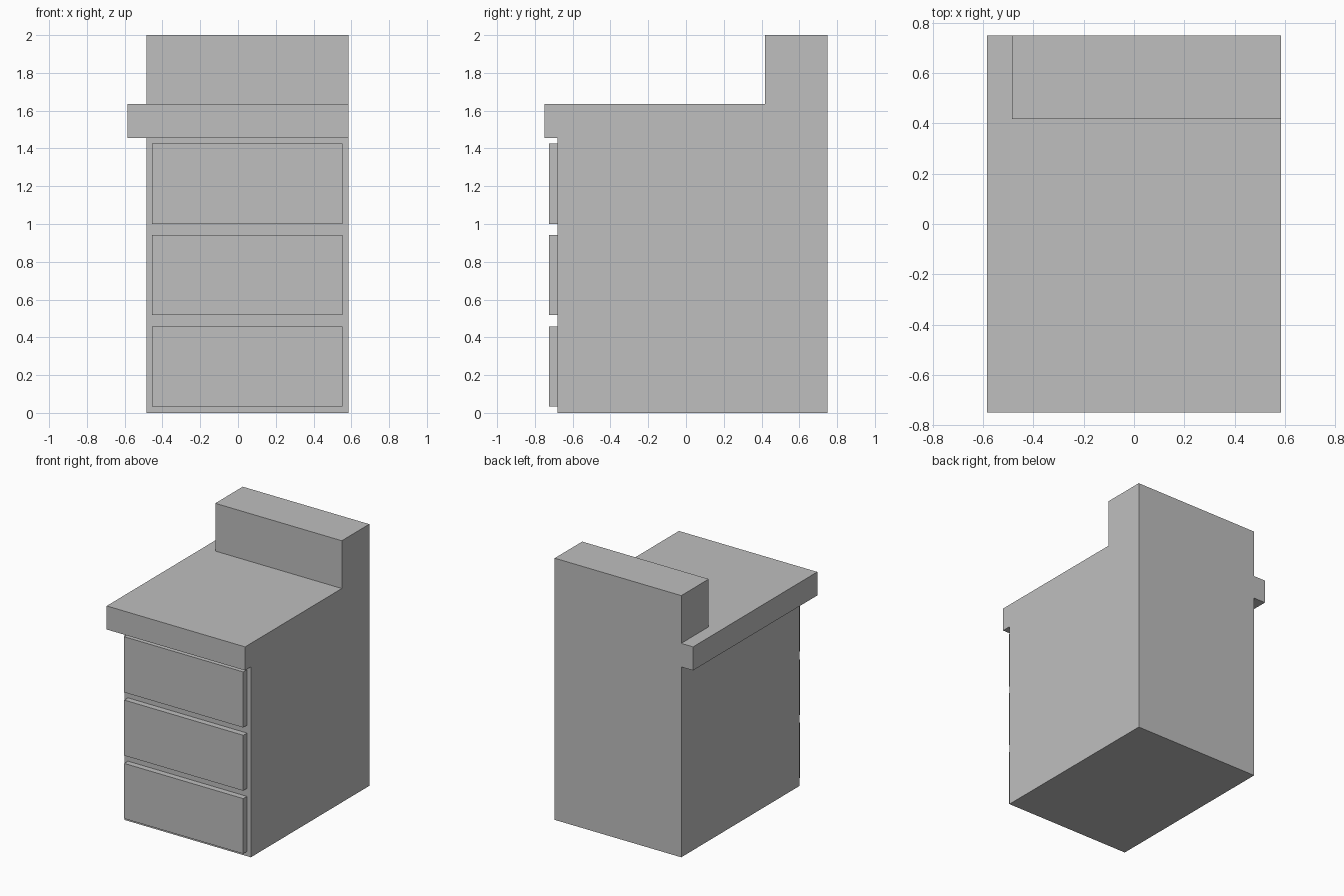
import bpy

cube = bpy.data.objects.get("Cube")
if cube:
    bpy.data.objects.remove(cube, do_unlink=True)

# Single plain grey finish
GREY = (0.52, 0.52, 0.52, 1.0)
grey = bpy.data.materials.new("plain_grey")
grey.use_nodes = True
grey.diffuse_color = GREY
bsdf = grey.node_tree.nodes["Principled BSDF"]
bsdf.inputs["Base Color"].default_value = GREY


def box(name, x, y, z):
    """Add a box spanning the given (min, max) ranges."""
    spans = (x, y, z)
    bpy.ops.mesh.primitive_cube_add(size=1)
    obj = bpy.context.object
    obj.name = obj.data.name = name
    for v in obj.data.vertices:
        v.co = [lo if c < 0 else hi for c, (lo, hi) in zip(v.co, spans)]
    obj.data.materials.append(grey)
    return obj


LEFT, RIGHT, BACK = -0.485, 0.585, 0.75
FRONT = -0.68
COUNTER_BOTTOM, COUNTER_TOP = 1.455, 1.635

# Cabinet carcass
box("cabinet_body", (LEFT, RIGHT), (FRONT, BACK), (0, COUNTER_BOTTOM))

# Countertop overhanging the front and one side
box("countertop", (-RIGHT, RIGHT), (-BACK, BACK), (COUNTER_BOTTOM, COUNTER_TOP))

# Raised block along the back
box("back_ledge", (LEFT, RIGHT), (0.418, BACK), (COUNTER_TOP, 2.0))

# Three drawer fronts
drawers = {"bottom": (0.035, 0.457), "middle": (0.517, 0.941), "top": (1.0, 1.425)}
for level, height in drawers.items():
    box(level + "_drawer_front", (-0.455, 0.552), (-0.725, FRONT), height)
